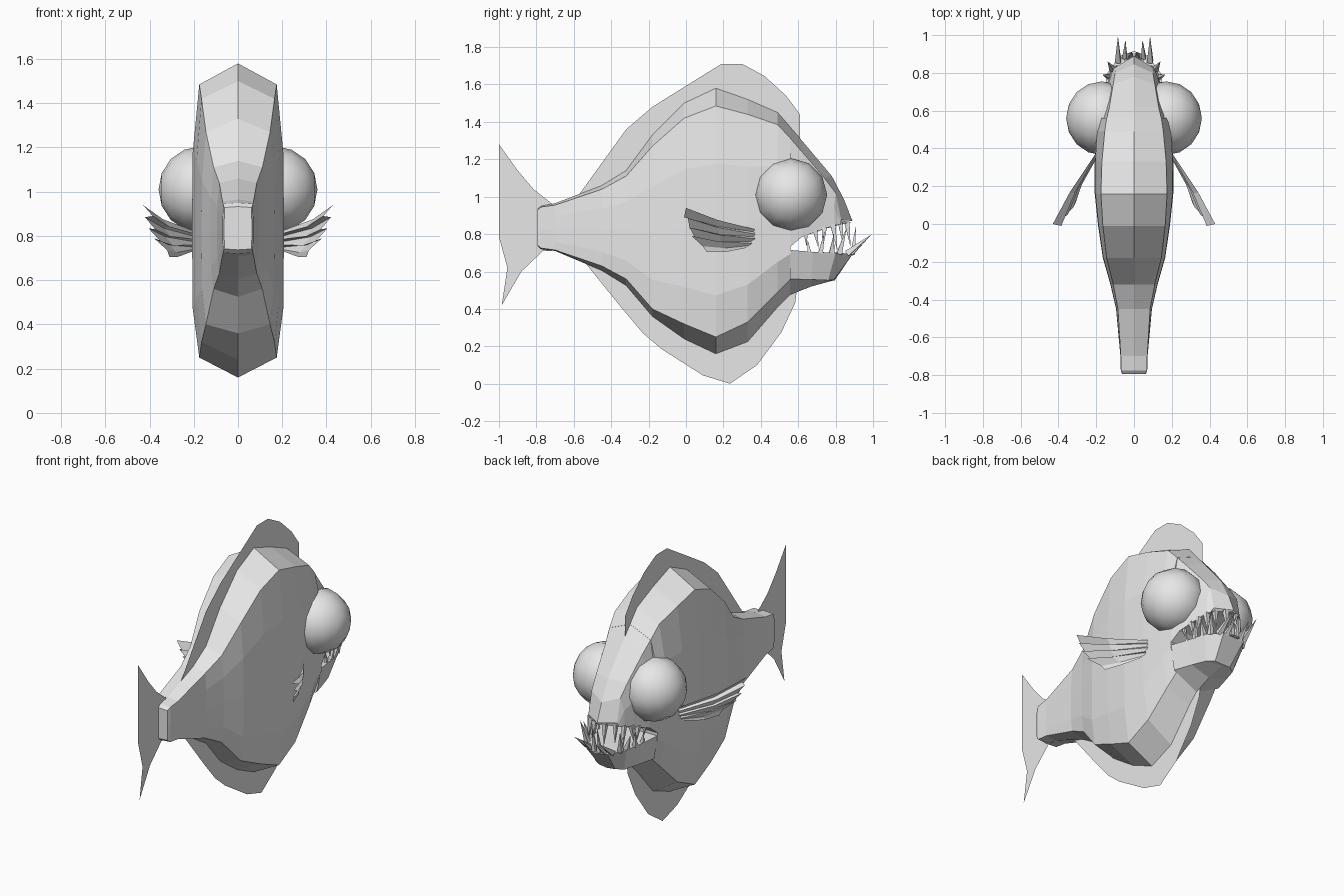
import bpy, bmesh, math
from mathutils import Vector

grey = bpy.data.materials.new("fish_grey")
grey.diffuse_color = (0.8, 0.8, 0.8, 1)


def finish(name, bm, smooth=False, closed=True):
    """Turn a bmesh into a named object."""
    if closed:
        bmesh.ops.recalc_face_normals(bm, faces=bm.faces[:])
    me = bpy.data.meshes.new(name)
    bm.to_mesh(me)
    bm.free()
    me.materials.append(grey)
    for p in me.polygons:
        p.use_smooth = smooth
    ob = bpy.data.objects.new(name, me)
    bpy.context.collection.objects.link(ob)
    return ob


def loft(name, rings):
    """Skin half rings (first and last point on x=0), mirrored to both sides."""
    bm = bmesh.new()
    loops = []
    for half in rings:
        full = list(half) + [(-x, y, z) for x, y, z in reversed(half[1:-1])]
        loops.append([bm.verts.new(p) for p in full])
    n = len(loops[0])
    for a, b in zip(loops, loops[1:]):
        for i in range(n):
            j = (i + 1) % n
            bm.faces.new((a[i], a[j], b[j], b[i]))
    bm.faces.new(loops[0])
    bm.faces.new(loops[-1])
    return finish(name, bm)


def flat_fin(name, outline):
    """Paper-thin fin in the centre plane from (y, z) points."""
    bm = bmesh.new()
    face = bm.faces.new([bm.verts.new((0, y, z)) for y, z in outline])
    bmesh.ops.triangulate(bm, faces=[face])
    return finish(name, bm, closed=False)


# Body: y, ridge z, shoulder z, shoulder x, side x, lower shoulder z, keel z
stations = [
    (-.775, .95, .945, .068, .07, .725, .72),
    (-.70, .965, .955, .07, .072, .715, .71),
    (-.45, 1.06, 1.04, .085, .095, .63, .605),
    (-.32, 1.14, 1.11, .11, .125, .56, .525),
    (-.18, 1.33, 1.27, .145, .165, .40, .36),
    (-.01, 1.50, 1.42, .165, .19, .32, .24),
    (.16, 1.58, 1.485, .175, .208, .25, .16),
    (.33, 1.52, 1.44, .17, .208, .33, .225),
    (.49, 1.45, 1.385, .155, .20, .49, .41),
    (.56, 1.37, 1.31, .145, .195, .56, .48),
]
rings = []
for y, rz, sz, sx, mx, bz, kz in stations:
    def at(t):
        return bz + (sz - bz) * t
    rings.append([(0, y, rz), (sx, y, sz), (mx * .985, y, at(.75)), (mx, y, at(.47)),
                  (mx * .985, y, at(.18)), (sx, y, bz), (0, y, kz)])
# slightly domed tail end
rings.insert(0, [(x * .9, y - .02, .835 + (z - .835) * .85) for x, y, z in rings[0]])
loft("body", rings)

# Upper head: ridge, brow, cheek, lip, palate
loft("upper_head", [
    [(0, .555, 1.375), (.145, .555, 1.315), (.193, .555, 1.0), (.193, .555, .73), (0, .555, .73)],
    [(0, .62, 1.30), (.13, .62, 1.24), (.178, .62, 1.0), (.18, .62, .785), (0, .62, .785)],
    [(0, .78, 1.11), (.11, .74, 1.10), (.14, .73, .98), (.145, .73, .825), (0, .75, .83)],
    [(0, .845, .985), (.10, .80, 1.02), (.12, .79, .94), (.125, .79, .845), (0, .82, .85)],
    [(0, .89, .87), (.098, .83, .875), (.105, .828, .865), (.105, .825, .852), (0, .885, .86)],
])

# Lower jaw: floor, rim, chin edge, keel
loft("lower_jaw", [
    [(0, .555, .715), (.193, .555, .715), (.165, .555, .56), (0, .555, .475)],
    [(0, .68, .705), (.165, .68, .705), (.13, .67, .557), (0, .67, .52)],
    [(0, .82, .70), (.14, .80, .70), (.10, .76, .553), (0, .78, .55)],
    [(0, .915, .69), (.075, .89, .692), (.055, .79, .556), (0, .795, .552)],
])

# Centre plane fins
flat_fin("dorsal_fin", [
    (-.58, 1.0), (-.42, 1.22), (-.32, 1.36), (-.18, 1.48), (-.02, 1.58), (.19, 1.71),
    (.30, 1.71), (.42, 1.645), (.535, 1.54), (.61, 1.44), (.61, 1.28), (.48, 1.35),
    (.15, 1.48), (-.02, 1.40), (-.18, 1.23), (-.32, 1.07)])
flat_fin("belly_fin", [
    (-.55, .66), (-.435, .53), (-.34, .40), (-.23, .27), (-.13, .185), (.09, .045),
    (.235, .0), (.38, .10), (.51, .275), (.585, .435), (.595, .53), (.45, .45),
    (.33, .30), (.16, .25), (0, .33), (-.18, .45), (-.32, .58)])
flat_fin("tail_fin", [
    (-1, 1.28), (-.90, 1.14), (-.815, 1.04), (-.72, .965), (-.72, .71), (-.765, .71),
    (-.88, .60), (-.985, .42), (-.955, .62), (-1, .785), (-1, .96), (-.96, 1.08)])

# Pleated side fins: root and tip points alternate in and out
root = [(.37, .825), (.375, .81), (.37, .80), (.375, .785), (.37, .775),
        (.36, .76), (.355, .75), (.35, .74), (.34, .73)]
tips = [(.43, 0, .94), (.385, -.01, .89), (.42, .01, .885), (.375, .02, .83), (.405, .02, .835),
        (.35, .05, .775), (.38, .03, .79), (.32, .09, .735), (.31, .11, .705)]
for side, label in ((1, "right"), (-1, "left")):
    bm = bmesh.new()
    rows = []
    for i, ((ry, rz), tip) in enumerate(zip(root, tips)):
        r = Vector((.205 - .008 * (i % 2), ry, rz))
        t = Vector(tip)
        m = r.lerp(t, .55) + Vector((.012, 0, -.012))
        rows.append([bm.verts.new((side * p.x, p.y, p.z)) for p in (r, m, t)])
    for a, b in zip(rows, rows[1:]):
        for k in range(2):
            bm.faces.new((a[k], a[k + 1], b[k + 1], b[k]))
    finish("side_fin_" + label, bm)

    # Bulging eyes
    bm = bmesh.new()
    bmesh.ops.create_uvsphere(bm, u_segments=12, v_segments=8, radius=.195)
    for v in bm.verts:
        x, y, z = v.co
        v.co = (side * (.17 + z * .97), .56 + y, 1.01 + x)
    finish("eye_" + label, bm, smooth=True)


def tooth(bm, base, tip, r):
    """Four sided spike from base to tip."""
    base, tip = Vector(base), Vector(tip)
    axis = (tip - base).normalized()
    u = axis.orthogonal().normalized()
    w = axis.cross(u)
    ring = [bm.verts.new(base + r * (math.cos(a) * u + math.sin(a) * w))
            for a in (0, math.pi / 2, math.pi, math.pi * 1.5)]
    end = bm.verts.new(tip)
    for i in range(4):
        bm.faces.new((ring[i], ring[(i + 1) % 4], end))
    bm.faces.new(ring[::-1])


# Teeth: base, tip, radius on one side, repeated on the other
upper = [((.16, .64, .80), (.155, .645, .73), .014), ((.15, .69, .82), (.15, .71, .72), .018),
         ((.135, .74, .835), (.15, .73, .715), .018), ((.115, .785, .85), (.125, .81, .71), .02),
         ((.085, .825, .86), (.09, .84, .74), .018), ((.035, .86, .865), (.04, .88, .73), .02)]
lower = [((.155, .66, .70), (.16, .65, .77), .014), ((.145, .72, .70), (.165, .74, .81), .018),
         ((.13, .78, .70), (.165, .79, .80), .02), ((.115, .82, .695), (.14, .86, .84), .02),
         ((.085, .86, .695), (.085, .995, .80), .022), ((.05, .88, .695), (.045, .975, .78), .018),
         ((.018, .89, .69), (.015, .91, .85), .018)]
for name, teeth in (("upper_teeth", upper), ("lower_teeth", lower)):
    bm = bmesh.new()
    for b, t, r in teeth:
        for s in (1, -1):
            tooth(bm, (s * b[0], b[1], b[2]), (s * t[0], t[1], t[2]), r)
    finish(name, bm)
